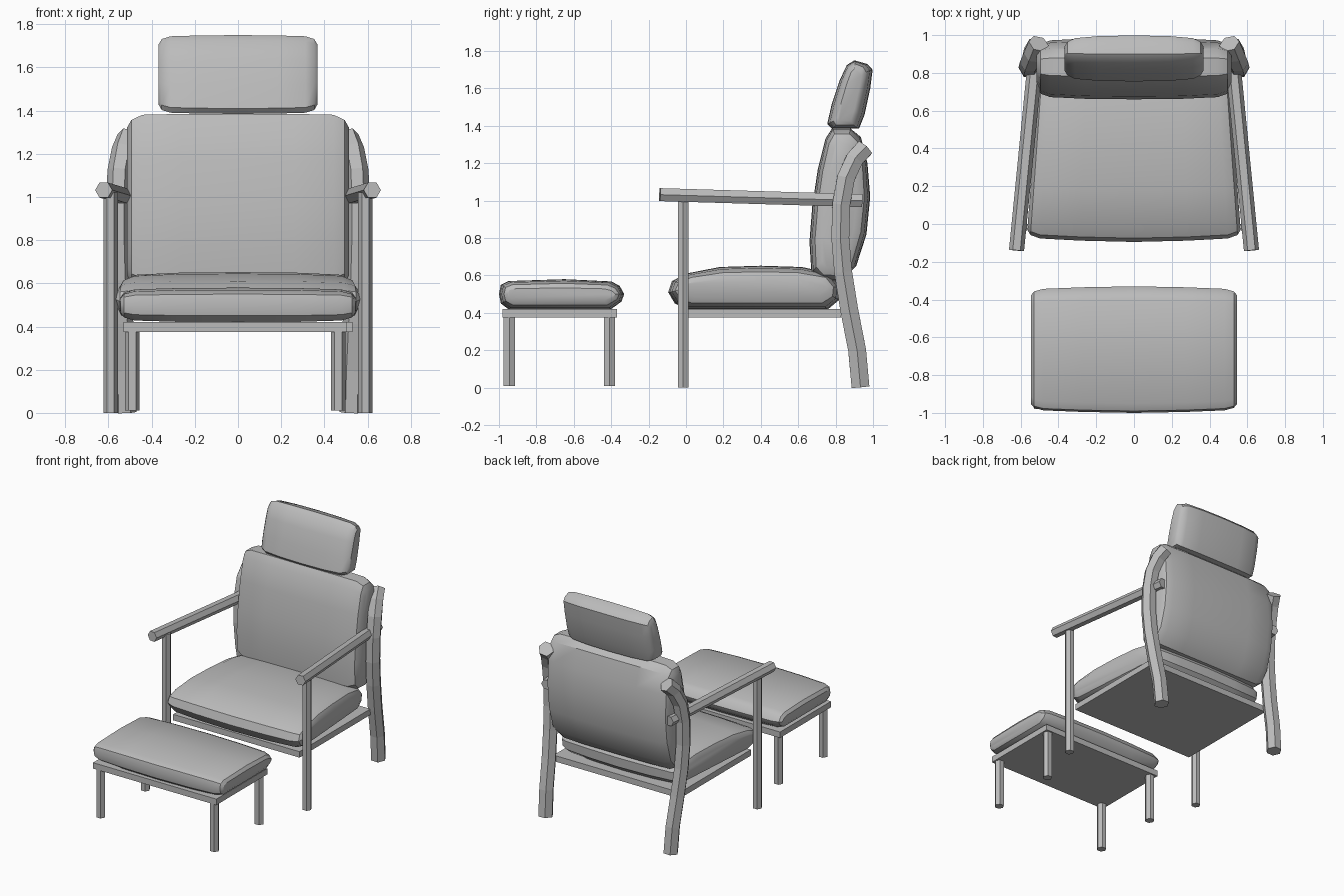
import bpy, bmesh, math
from mathutils import Vector

if "Cube" in bpy.data.objects:
    bpy.data.objects.remove(bpy.data.objects["Cube"])

grey = bpy.data.materials.new("plain grey")
grey.use_nodes = True
grey.diffuse_color = (0.5, 0.5, 0.5, 1)
grey.node_tree.nodes["Principled BSDF"].inputs["Base Color"].default_value = (0.5, 0.5, 0.5, 1)


def loft(name, rings, smooth=False):
    """Skin closed rings of points and cap both ends."""
    bm = bmesh.new()
    loops = [[bm.verts.new(p) for p in ring] for ring in rings]
    for a, b in zip(loops, loops[1:]):
        n = len(a)
        for i in range(n):
            j = (i + 1) % n
            bm.faces.new((a[i], a[j], b[j], b[i]))
    bm.faces.new(loops[0])
    bm.faces.new(loops[-1])
    bmesh.ops.recalc_face_normals(bm, faces=bm.faces[:])
    mesh = bpy.data.meshes.new(name)
    bm.to_mesh(mesh)
    bm.free()
    mesh.materials.append(grey)
    obj = bpy.data.objects.new(name, mesh)
    bpy.context.collection.objects.link(obj)
    if smooth:
        bpy.ops.object.select_all(action="DESELECT")
        obj.select_set(True)
        bpy.context.view_layer.objects.active = obj
        bpy.ops.object.shade_smooth_by_angle(angle=math.radians(35))
    return obj


def cushion(name, half, profile, stations, lean=0.0, taper=0.0):
    """Sweep a (y, z) side profile along x, shrinking it toward both ends."""
    ys, zs = zip(*profile)
    cy, cz = (min(ys) + max(ys)) / 2, (min(zs) + max(zs)) / 2
    full = [(-t, sy, sz) for t, sy, sz in stations]
    full += [s for s in reversed(stations) if s[0] > 0]
    rings = []
    for t, sy, sz in full:
        ring = []
        for y, z in profile:
            dz = z - cz
            dy = y - cy - lean * dz
            new_y = cy + lean * dz * sz + dy * sy
            ring.append((t * half * (1 - taper * (y - min(ys))), new_y, cz + dz * sz))
        rings.append(ring)
    return loft(name, rings, True)


def bar(name, path, radius):
    """Six-sided timber following a path."""
    pts = [Vector(p) for p in path]
    rings = []
    for i, p in enumerate(pts):
        t = (pts[min(i + 1, len(pts) - 1)] - pts[max(i - 1, 0)]).normalized()
        u = Vector((1, 0, 0))
        u = (u - t * u.dot(t)).normalized()
        v = t.cross(u)
        rings.append([p + radius * (u * math.cos(k * math.pi / 3) + v * math.sin(k * math.pi / 3))
                      for k in range(6)])
    return loft(name, rings)


def board(name, x0, x1, y0, y1, z0, z1):
    return loft(name, [[(x0, y0, z), (x1, y0, z), (x1, y1, z), (x0, y1, z)] for z in (z0, z1)])


# Seat and footstool boards
board("seat_board", -0.53, 0.53, -0.02, 0.83, 0.375, 0.42)
board("footstool_board", -0.53, 0.505, -0.98, -0.37, 0.375, 0.42)

# Cushions
flat_ends = [(1, 0.86, 0.42), (0.97, 0.92, 0.72), (0.88, 0.96, 0.9), (0.5, 0.985, 0.98), (0, 1, 1)]
cushion("seat_cushion", 0.565,
        [(-0.095, 0.51), (-0.075, 0.57), (0.0, 0.61), (0.18, 0.645), (0.4, 0.652),
         (0.62, 0.645), (0.78, 0.61), (0.825, 0.54), (0.82, 0.47), (0.76, 0.42),
         (0.0, 0.42), (-0.06, 0.45)], flat_ends, taper=0.12)
cushion("footstool_cushion", 0.545,
        [(-1.0, 0.5), (-0.99, 0.55), (-0.95, 0.57), (-0.65, 0.58), (-0.4, 0.568),
         (-0.355, 0.545), (-0.33, 0.5), (-0.345, 0.46), (-0.4, 0.42), (-0.95, 0.42),
         (-0.99, 0.45)], flat_ends)

tall_ends = [(1, 0.55, 0.84), (0.96, 0.8, 0.93), (0.86, 0.92, 0.99), (0.5, 0.98, 1), (0, 1, 1)]
cushion("back_cushion", 0.515,
        [(0.67, 0.62), (0.66, 0.78), (0.675, 0.97), (0.705, 1.17), (0.745, 1.33),
         (0.78, 1.385), (0.88, 1.385), (0.935, 1.34), (0.97, 1.2), (0.985, 1.02),
         (0.965, 0.82), (0.91, 0.65), (0.83, 0.57), (0.72, 0.575)], tall_ends, lean=0.1)
head_ends = [(1, 0.42, 0.76), (0.96, 0.65, 0.9), (0.85, 0.85, 0.97), (0.5, 0.97, 0.99), (0, 1, 1)]
cushion("headrest", 0.368,
        [(0.755, 1.41), (0.78, 1.52), (0.82, 1.64), (0.86, 1.725), (0.9, 1.75),
         (0.97, 1.73), (0.998, 1.7), (0.985, 1.6), (0.955, 1.46), (0.925, 1.385),
         (0.78, 1.385)], head_ends, lean=0.25)

# Chair timbers, mirrored left and right
for side, s in (("left", 1), ("right", -1)):
    bar(side + "_front_leg", [(s * 0.59, -0.015, 0), (s * 0.59, -0.015, 1.02)], 0.033)
    bar(side + "_arm", [(s * 0.622, -0.14, 1.032), (s * 0.515, 0.94, 1.0)], 0.04)
    curve = [(0.525, 0.933, 0.003), (0.53, 0.915, 0.2), (0.54, 0.872, 0.42), (0.55, 0.84, 0.62),
             (0.555, 0.825, 0.8), (0.556, 0.83, 0.98), (0.55, 0.855, 1.12), (0.53, 0.9, 1.22),
             (0.505, 0.955, 1.28)]
    bar(side + "_back_leg", [(s * x, y, z) for x, y, z in curve], 0.055)

# Footstool legs
for side, x in (("left", 0.465), ("right", -0.49)):
    for end, y in (("front", -0.945), ("back", -0.41)):
        bar("footstool_%s_%s_leg" % (side, end), [(x, y, 0.01), (x, y, 0.39)], 0.034)
